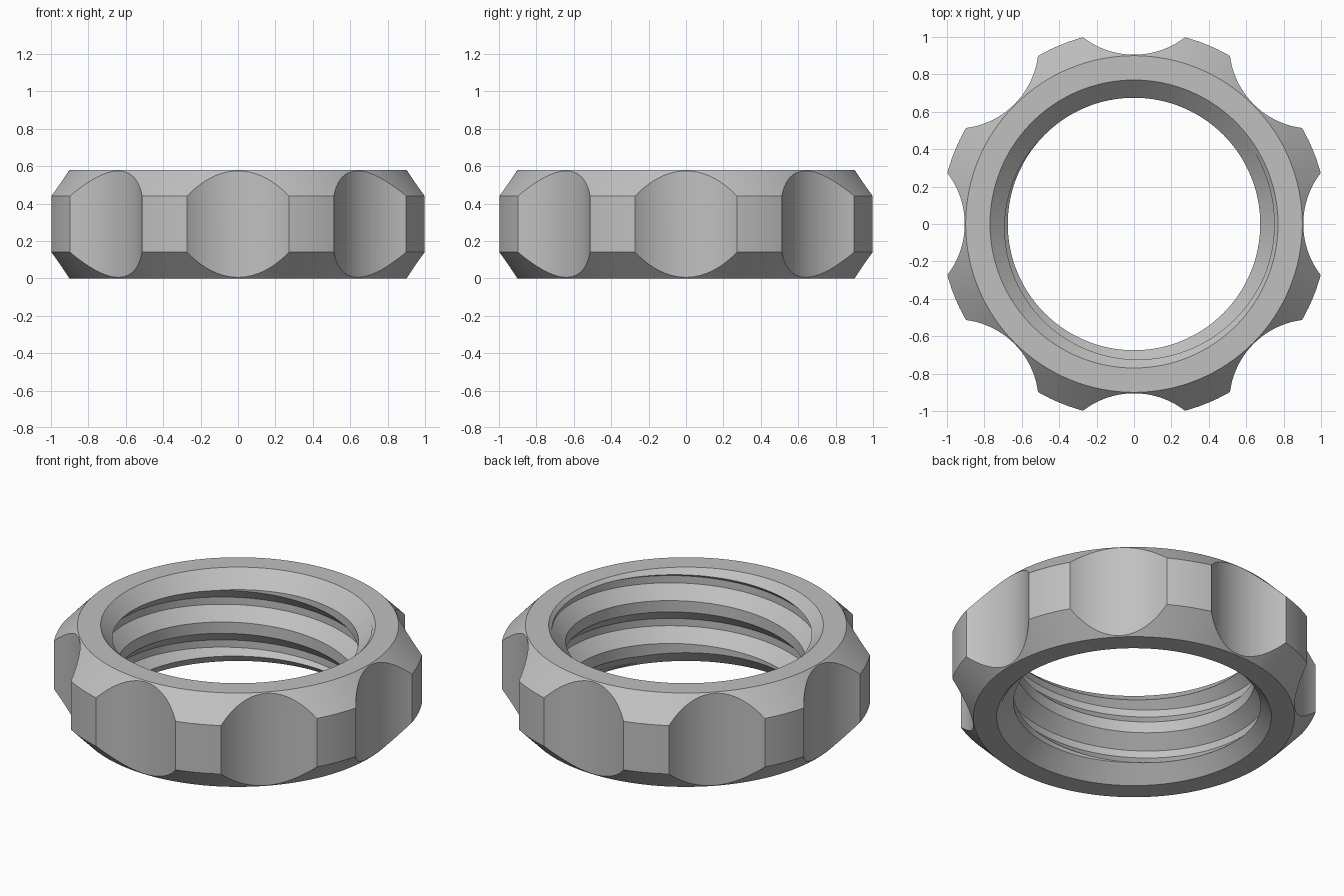
import bpy, bmesh
from math import sin, cos, tau, radians

HEIGHT = 0.58
PITCH = 0.265
STEPS = 128          # facets per turn

cube = bpy.data.objects.get("Cube")
if cube:
    bpy.data.objects.remove(cube, do_unlink=True)

grey = bpy.data.materials.new("plain grey")
grey.use_nodes = True
colour = (0.53, 0.53, 0.53, 1)
grey.diffuse_color = colour
grey.node_tree.nodes["Principled BSDF"].inputs["Base Color"].default_value = colour


def sweep(name, sections, closed):
    """Skin a list of matching closed cross-sections into a solid."""
    bm = bmesh.new()
    rings = [[bm.verts.new(p) for p in s] for s in sections]
    n = len(rings[0])
    pairs = list(zip(rings, rings[1:]))
    if closed:
        pairs.append((rings[-1], rings[0]))
    else:
        bm.faces.new(rings[0])
        bm.faces.new(rings[-1])
    for a, b in pairs:
        for i in range(n):
            j = (i + 1) % n
            bm.faces.new((a[i], a[j], b[j], b[i]))
    bmesh.ops.recalc_face_normals(bm, faces=bm.faces)
    mesh = bpy.data.meshes.new(name)
    bm.to_mesh(mesh)
    bm.free()
    mesh.materials.append(grey)
    obj = bpy.data.objects.new(name, mesh)
    bpy.context.collection.objects.link(obj)
    return obj


def section(profile, angle, lift=0):
    return [(r * cos(angle), r * sin(angle), z + lift) for r, z in profile]


def cut(target, cutter):
    """Subtract the cutter and discard it."""
    mod = target.modifiers.new("cut", 'BOOLEAN')
    mod.operation = 'DIFFERENCE'
    mod.solver = 'EXACT'
    mod.object = cutter
    bpy.context.view_layer.objects.active = target
    bpy.ops.object.modifier_apply(modifier=mod.name)
    bpy.data.objects.remove(cutter, do_unlink=True)


# Ring body with chamfers outside and inside
body = [(0.77, 0), (0.9, 0), (1.035, 0.14), (1.035, HEIGHT - 0.14),
        (0.9, HEIGHT), (0.77, HEIGHT), (0.675, HEIGHT - 0.095), (0.675, 0.095)]
ring = sweep("lock_ring", [section(body, tau * i / STEPS) for i in range(STEPS)], True)

# Right-handed internal thread groove
groove = [(0.65, -0.1225), (0.75, -0.0225), (0.75, 0.0225), (0.65, 0.1225)]
start = radians(123)
turns = []
for i in range(-int(2.2 * STEPS), int(1.6 * STEPS)):
    t = (i + 0.5) / STEPS
    turns.append(section(groove, start + tau * t, 0.378 + PITCH * t))
cut(ring, sweep("thread_cutter", turns, False))

# Eight grip scallops around the rim
for k in range(8):
    a = tau * k / 8
    cx, cy, r = 1.35 * cos(a), 1.35 * sin(a), 0.445
    outline = [(cx + r * cos(a + tau * i / 96), cy + r * sin(a + tau * i / 96))
               for i in range(96)]
    cut(ring, sweep("scallop_cutter",
                    [[(x, y, z) for x, y in outline] for z in (-0.2, HEIGHT + 0.2)], False))

bpy.ops.object.select_all(action='DESELECT')
ring.select_set(True)
bpy.context.view_layer.objects.active = ring
bpy.ops.object.shade_smooth_by_angle(angle=radians(25))
